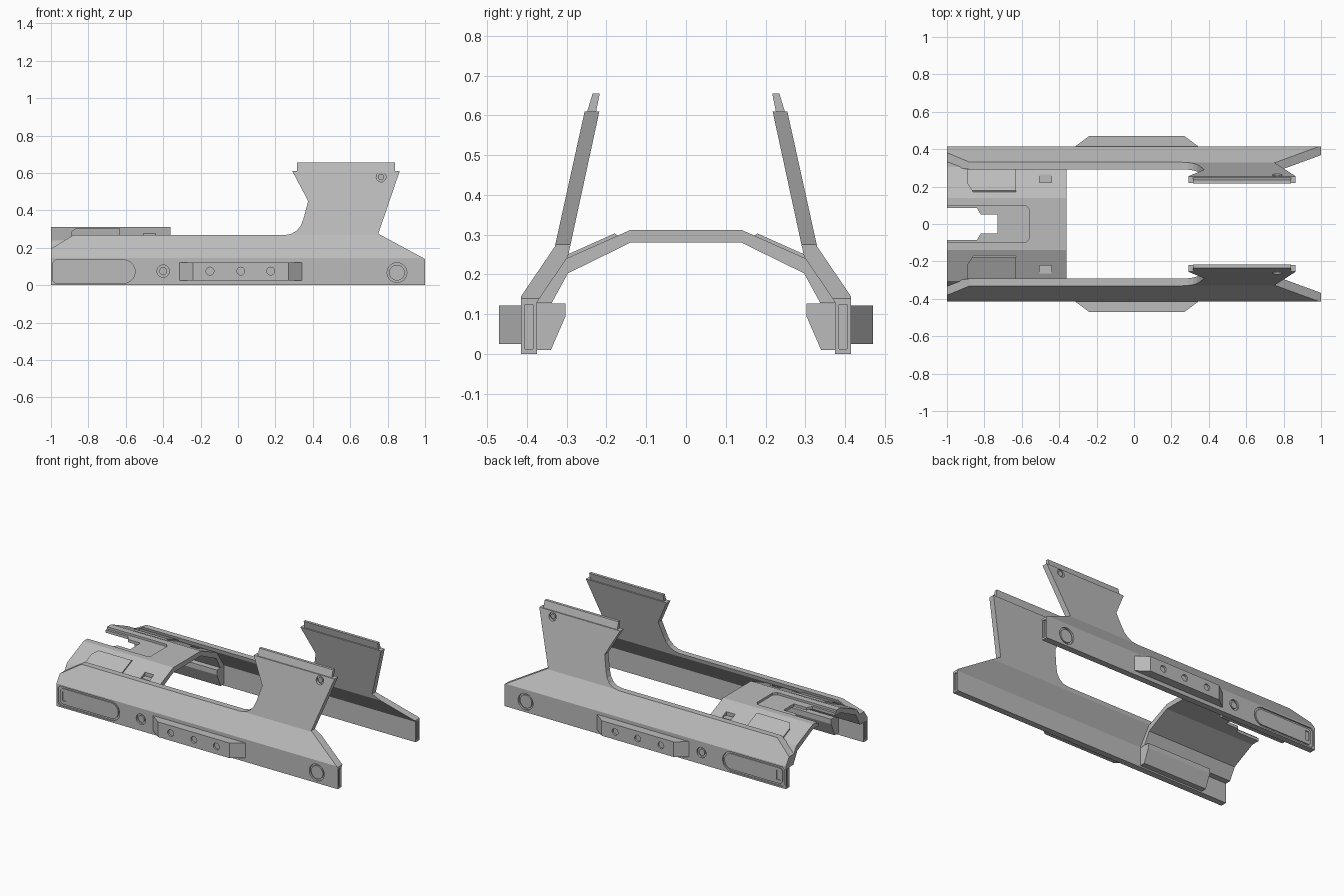
import bpy, bmesh
from math import sin, cos, pi
from mathutils import Vector

old = bpy.data.objects.get("Cube")
if old:
    bpy.data.objects.remove(old, do_unlink=True)

GREY = (0.5, 0.5, 0.5, 1)
mat = bpy.data.materials.new("plain grey")
mat.use_nodes = True
mat.diffuse_color = GREY
mat.node_tree.nodes["Principled BSDF"].inputs["Base Color"].default_value = GREY


def prism(name, pts, axis, lo, hi):
    """Extrude a 2D profile along an axis; the points use the other two axes in order."""
    def place(p, d):
        v = list(p)
        v.insert("xyz".index(axis), d)
        return Vector(v)
    bm = bmesh.new()
    face = bm.faces.new([bm.verts.new(place(p, lo)) for p in pts])
    ext = bmesh.ops.extrude_face_region(bm, geom=[face])
    move = place((0, 0), hi - lo)
    bmesh.ops.translate(bm, vec=move, verts=[g for g in ext["geom"] if isinstance(g, bmesh.types.BMVert)])
    bmesh.ops.recalc_face_normals(bm, faces=bm.faces)
    me = bpy.data.meshes.new(name)
    bm.to_mesh(me)
    bm.free()
    me.materials.append(mat)
    ob = bpy.data.objects.new(name, me)
    bpy.context.collection.objects.link(ob)
    return ob


def apply(ob, mod):
    bpy.context.view_layer.objects.active = ob
    bpy.ops.object.modifier_apply(modifier=mod.name)


def carve(ob, cutter, mode="DIFFERENCE"):
    mod = ob.modifiers.new("cut", "BOOLEAN")
    mod.operation, mod.object, mod.solver = mode, cutter, "EXACT"
    apply(ob, mod)
    bpy.data.objects.remove(cutter, do_unlink=True)


def mirror(ob):
    mod = ob.modifiers.new("mirror", "MIRROR")
    mod.use_axis = (False, True, False)
    mod.use_mirror_merge = False
    apply(ob, mod)


def rect(a0, a1, b0, b1):
    return [(a0, b0), (a1, b0), (a1, b1), (a0, b1)]


def circle(cx, cz, r, n=24):
    return [(cx + r * cos(2 * pi * i / n), cz + r * sin(2 * pi * i / n)) for i in range(n)]


def pill(x0, x1, z0, z1, c=0.015, n=10):
    """Round on the +x end, clipped corners on the other."""
    r = (z1 - z0) / 2
    arc = [(x1 - r + r * cos(t), z0 + r + r * sin(t)) for t in (pi * (i / n - 0.5) for i in range(n + 1))]
    return arc + [(x0 + c, z1), (x0, z1 - c), (x0, z0 + c), (x0 + c, z0)]


# Side panel: bent plate section trimmed by its side outline
section = [(0.415, 0), (0.415, 0.145), (0.33, 0.27), (0.255, 0.61),
           (0.218, 0.61), (0.297, 0.245), (0.375, 0.13), (0.375, 0)]
fillet = [(0.25, 0.268), (0.285, 0.274), (0.315, 0.292), (0.337, 0.32), (0.35, 0.355)]
outline = [(-1, -0.1), (-1, 0.195), (-0.88, 0.268)] + fillet + [
    (0.375, 0.45), (0.285, 0.62), (0.868, 0.62), (0.75, 0.275), (1, 0.14), (1, -0.1)]
panel = prism("side_panels", section, "x", -1.1, 1.1)
carve(panel, prism("trim", outline, "y", 0.1, 0.6), "INTERSECT")

# Recesses in the panel, each refilled by a slightly smaller plug
carve(panel, prism("cut", pill(-0.99, -0.55, 0.01, 0.135), "y", 0.406, 0.5))
plate = prism("label_plates", pill(-0.975, -0.562, 0.022, 0.123), "y", 0.4, 0.413)
carve(plate, prism("cut", rect(-0.96, -0.932, 0.045, 0.105), "y", 0.407, 0.5))
mirror(plate)
for name, x, z, y, r, inner in (("rear_buttons", 0.85, 0.067, 0.415, 0.053, 0.042),
                                ("front_bolts", -0.4, 0.075, 0.415, 0.033, 0.021),
                                ("upper_pins", 0.765, 0.578, 0.262, 0.026, 0.016)):
    carve(panel, prism("cut", circle(x, z, r), "y", y - 0.012, y + 0.1))
    mirror(prism(name, circle(x, z, inner), "y", y - 0.02, y - 0.003))
for s in (-1, 1):
    lo, hi = sorted((s * 0.992, s * 1.1))
    carve(panel, prism("cut", rect(0.385, 0.405, 0.012, 0.125), "x", lo, hi))
mirror(panel)

# Thin fin along the top of each upright
mirror(prism("top_fins", [(0.227, 0.605), (0.25, 0.605), (0.235, 0.655), (0.217, 0.655)], "x", 0.315, 0.84))

# Side grips with three holes
grip = prism("side_grips", [(-0.32, 0.41), (-0.24, 0.47), (0.27, 0.47), (0.35, 0.41)], "z", 0.025, 0.122)
for x in (-0.15, 0.015, 0.175):
    carve(grip, prism("cut", circle(x, 0.075, 0.021), "y", 0.458, 0.6))
mirror(grip)

# Inner rails below the bridge
mirror(prism("inner_rails", [(0.303, 0.127), (0.378, 0.127), (0.378, 0.01), (0.34, 0.01), (0.303, 0.095)],
             "x", -0.82, -0.362))

# Bridge joining both panels
half = [(0.14, 0.312), (0.306, 0.238), (0.376, 0.128), (0.338, 0.128), (0.297, 0.203), (0.14, 0.28)]
# Outer edge runs across the top, inner edge returns underneath
arch = half + [(-y, z) for y, z in reversed(half)]
bridge = prism("bridge", arch, "x", -1, -0.362)
carve(bridge, prism("cut", [(-1.1, -0.1), (-0.58, -0.1), (-0.56, -0.08), (-0.56, 0.08), (-0.58, 0.1), (-1.1, 0.1)],
                    "z", 0.298, 0.4))
carve(bridge, prism("cut", [(-1.1, -0.085), (-0.84, -0.085), (-0.82, -0.052), (-0.73, -0.052),
                            (-0.73, 0.052), (-0.82, 0.052), (-0.84, 0.085), (-1.1, 0.085)], "z", 0.2, 0.4))
for s in (-1, 1):
    y0, y1 = sorted((s * 0.222, s * 0.265))
    carve(bridge, prism("cut", rect(-0.505, -0.442, y0, y1), "z", 0.252, 0.4))

# Raised plates on the bridge slopes
slope = [(0.17, 0.297), (0.18, 0.303), (0.303, 0.248), (0.306, 0.235)]
raised = prism("slope_plates", slope, "x", -0.89, -0.63)
carve(raised, prism("cut", [(-1, 0.1), (-0.8, 0.1), (-0.86, 0.172), (-0.89, 0.215), (-1, 0.215)], "z", 0.1, 0.4))
mirror(raised)
